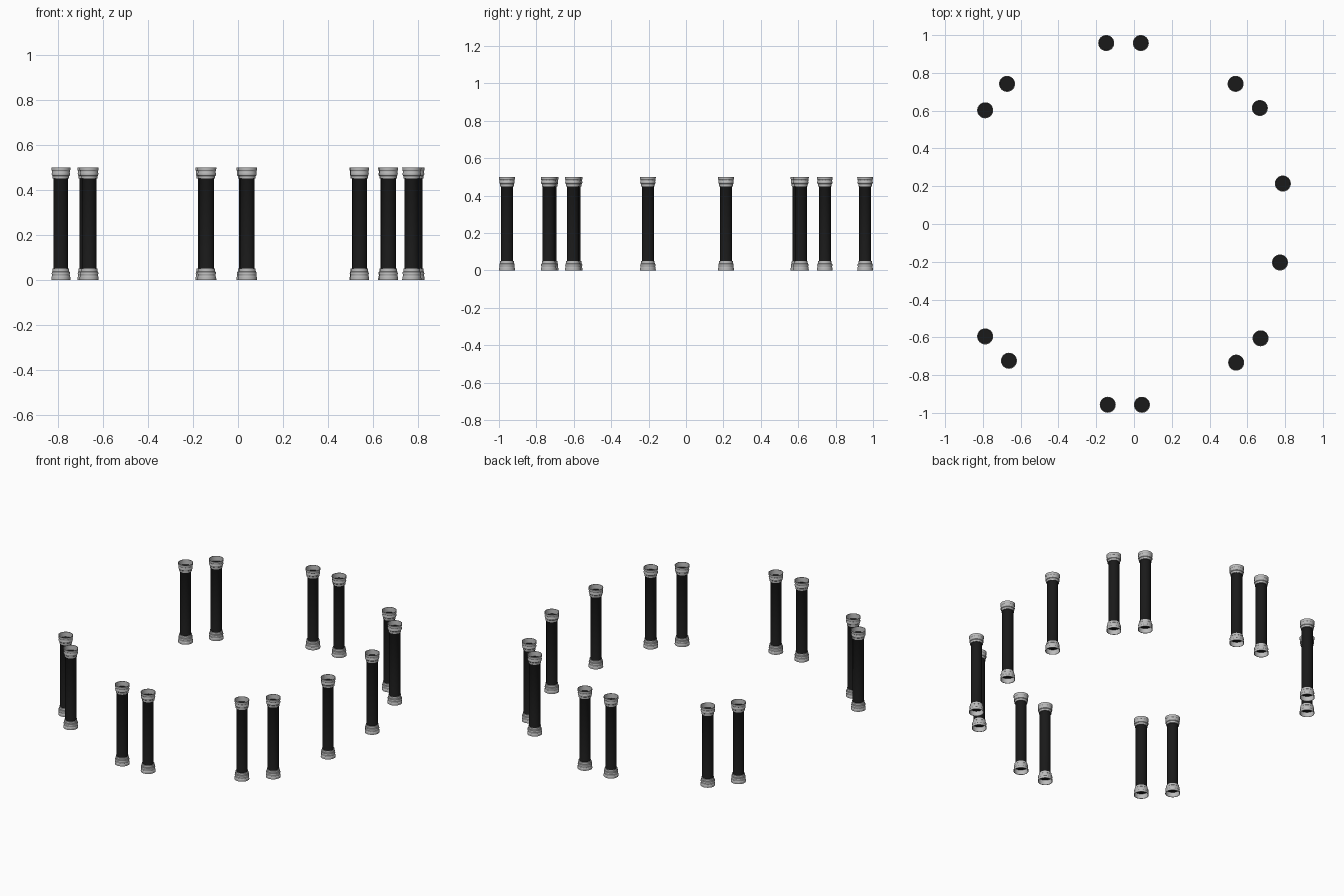
import bpy, bmesh, math

if "Cube" in bpy.data.objects:
    bpy.data.objects.remove(bpy.data.objects["Cube"])

SIDES = 32
HEIGHT = 0.5

# Post centres seen from above
POSTS = [(-0.147, 0.958), (0.036, 0.958), (-0.672, 0.742), (-0.788, 0.602),
         (0.538, 0.742), (0.666, 0.614), (0.788, 0.214), (0.773, -0.204),
         (0.670, -0.605), (0.541, -0.734), (-0.788, -0.595), (-0.662, -0.724),
         (-0.139, -0.957), (0.042, -0.957)]


def material(name, rgb):
    mat = bpy.data.materials.new(name)
    mat.diffuse_color = (*rgb, 1)
    mat.use_nodes = True
    mat.node_tree.nodes["Principled BSDF"].inputs["Base Color"].default_value = mat.diffuse_color
    return mat


def lathe(name, profile, mat):
    """Spin a (radius, z) profile around the z axis and return its mesh."""
    bm = bmesh.new()
    verts = [bm.verts.new((r, 0, z)) for r, z in profile]
    edges = [bm.edges.new(pair) for pair in zip(verts, verts[1:])]
    bmesh.ops.spin(bm, geom=verts + edges, cent=(0, 0, 0), axis=(0, 0, 1),
                   angle=2 * math.pi, steps=SIDES, use_duplicate=False)
    bmesh.ops.remove_doubles(bm, verts=bm.verts, dist=1e-5)
    bmesh.ops.recalc_face_normals(bm, faces=bm.faces)
    mesh = bpy.data.meshes.new(name)
    bm.to_mesh(mesh)
    bm.free()
    mesh.materials.append(mat)
    return mesh


def place(name, mesh, x, y):
    ob = bpy.data.objects.new(name, mesh)
    ob.location = (x, y, 0)
    bpy.context.collection.objects.link(ob)
    return ob


black = material("black", (0.01, 0.01, 0.01))
grey = material("cap_grey", (0.5, 0.5, 0.5))

# Shaft: a dark tube whose ends sit recessed inside the caps
lower_end = [(0, 0.03), (0.0385, 0.03), (0.0375, 0.036), (0.032, 0.046)]
shaft = lathe("shaft", lower_end + [(r, HEIGHT - z) for r, z in reversed(lower_end)], black)

# Cap: flared open collar with a raised lip and a middle band
collar = [(0.0385, 0.032), (0.040, 0.0), (0.0425, 0.0), (0.042, 0.012),
          (0.040, 0.015), (0.0395, 0.024), (0.041, 0.027), (0.040, 0.035),
          (0.037, 0.038), (0.0365, 0.05), (0.032, 0.05)]
base_cap = lathe("base_cap", collar, grey)
top_cap = lathe("top_cap", [(r, HEIGHT - z) for r, z in collar], grey)

# Ring of posts
for i, (x, y) in enumerate(POSTS, 1):
    for mesh in (shaft, base_cap, top_cap):
        place(f"post_{i}_{mesh.name}", mesh, x, y)

# Smooth round walls, crisp rims (meshes are shared between posts)
bpy.ops.object.select_all(action='DESELECT')
for ob in list(bpy.context.collection.objects)[:3]:
    ob.select_set(True)
    bpy.context.view_layer.objects.active = ob
bpy.ops.object.shade_smooth_by_angle(angle=math.radians(30))
